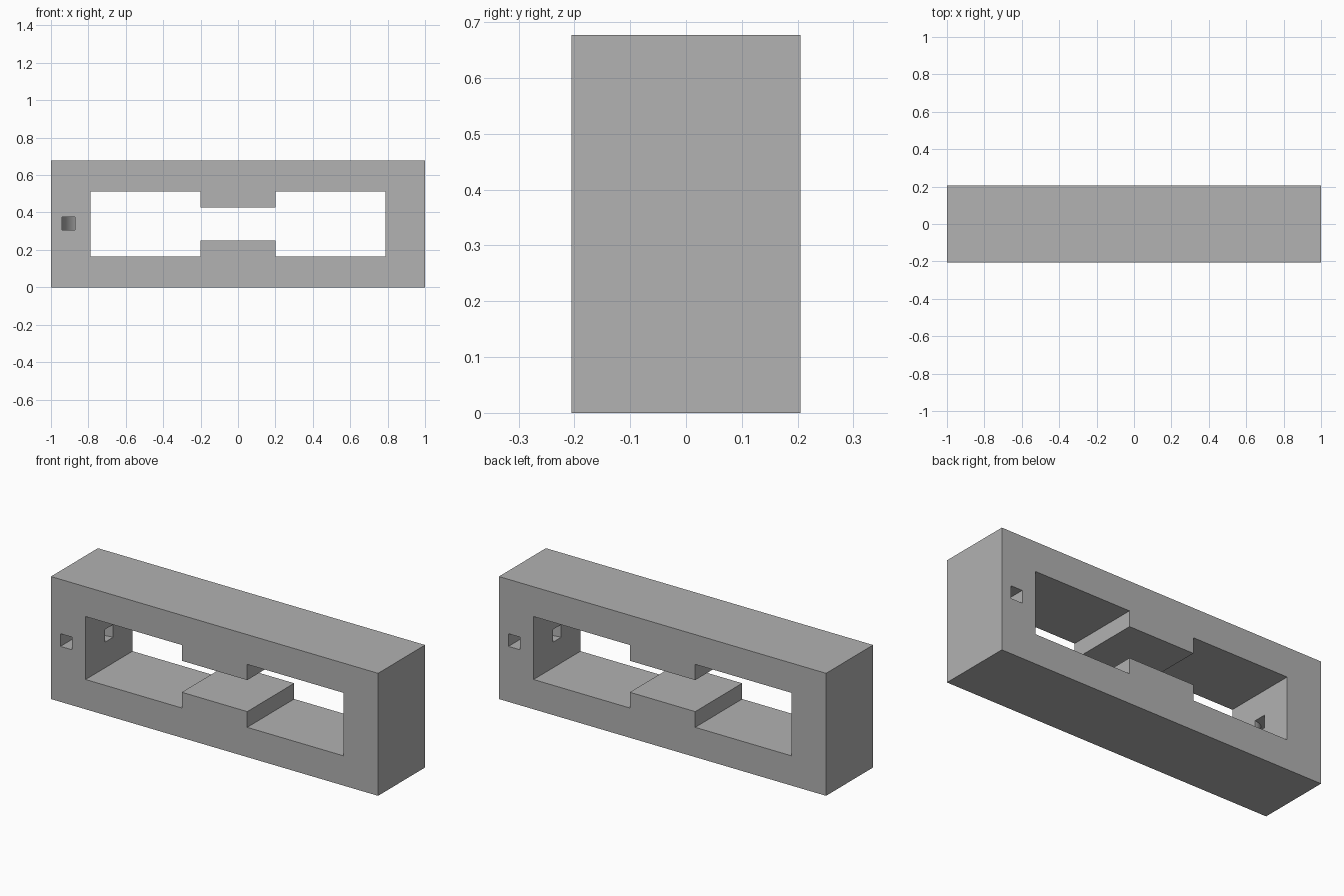
import bpy, bmesh, math
from mathutils import Matrix

default = bpy.data.objects.get("Cube")
if default:
    bpy.data.objects.remove(default, do_unlink=True)

# Overall sizes
HALF_W, HALF_D, HEIGHT = 1.0, 0.205, 0.677
MID = HEIGHT / 2
OPEN_X, OPEN_Z = 0.788, 0.174      # half sizes of the window
NECK_X, NECK_Z = 0.2, 0.087        # half sizes of the narrow middle
DUCT = 0.07                        # width of the square wire ducts

grey = bpy.data.materials.new("plain_grey")
grey.use_nodes = True
grey.diffuse_color = (0.445, 0.445, 0.445, 1)
grey.node_tree.nodes["Principled BSDF"].inputs["Base Color"].default_value = grey.diffuse_color


def prism(name, outline, offset, matrix):
    """Extrude a flat outline along its own z and place it."""
    bm = bmesh.new()
    face = bm.faces.new([bm.verts.new((a, b, 0)) for a, b in outline])
    moved = bmesh.ops.extrude_face_region(bm, geom=[face])["geom"]
    verts = [v for v in moved if isinstance(v, bmesh.types.BMVert)]
    bmesh.ops.translate(bm, verts=verts, vec=(0, 0, offset))
    bmesh.ops.translate(bm, verts=bm.verts, vec=(0, 0, -offset / 2))
    bmesh.ops.recalc_face_normals(bm, faces=bm.faces)
    bm.transform(matrix)
    mesh = bpy.data.meshes.new(name)
    bm.to_mesh(mesh)
    bm.free()
    mesh.materials.append(grey)
    obj = bpy.data.objects.new(name, mesh)
    bpy.context.collection.objects.link(obj)
    return obj


upright = Matrix.Translation((0, 0, MID)) @ Matrix.Rotation(math.pi / 2, 4, "X")

# Solid block
block = [(-HALF_W, -MID), (HALF_W, -MID), (HALF_W, MID), (-HALF_W, MID)]
frame = prism("frame", block, 2 * HALF_D, upright)

# Window with a narrow neck, mirrored about both axes
quarter = [(OPEN_X, OPEN_Z), (NECK_X, OPEN_Z), (NECK_X, NECK_Z)]
top_half = quarter + [(-x, z) for x, z in reversed(quarter)]
window = top_half + [(x, -z) for x, z in reversed(top_half)]
cutters = [prism("window_cutter", window, 1, upright)]

# Curved ducts from the front or back face into the window's end walls
bend_y = -0.12
radius = 0.907 - OPEN_X


def duct_edge(r):
    arc = [(-OPEN_X - r * math.cos(t), bend_y + r * math.sin(t))
           for t in (math.pi / 2 * i / 14 for i in range(15))]
    return [(-OPEN_X - r, -0.3)] + arc + [(-OPEN_X + 0.1, bend_y + r)]


duct = duct_edge(radius + DUCT / 2) + duct_edge(radius - DUCT / 2)[::-1]
for side, angle in (("front", 0), ("back", math.pi)):
    place = Matrix.Translation((0, 0, MID + 0.003)) @ Matrix.Rotation(angle, 4, "Z")
    cutters.append(prism(side + "_duct_cutter", duct, DUCT, place))

# Cut the openings and keep only the finished frame
bpy.ops.object.select_all(action="DESELECT")
bpy.context.view_layer.objects.active = frame
frame.select_set(True)
for cutter in cutters:
    cutter.hide_render = True
    mod = frame.modifiers.new(cutter.name, "BOOLEAN")
    mod.operation = "DIFFERENCE"
    mod.solver = "EXACT"
    mod.object = cutter
    bpy.ops.object.modifier_apply(modifier=mod.name)
    bpy.data.objects.remove(cutter, do_unlink=True)

bpy.ops.object.shade_smooth_by_angle(angle=math.radians(30))
